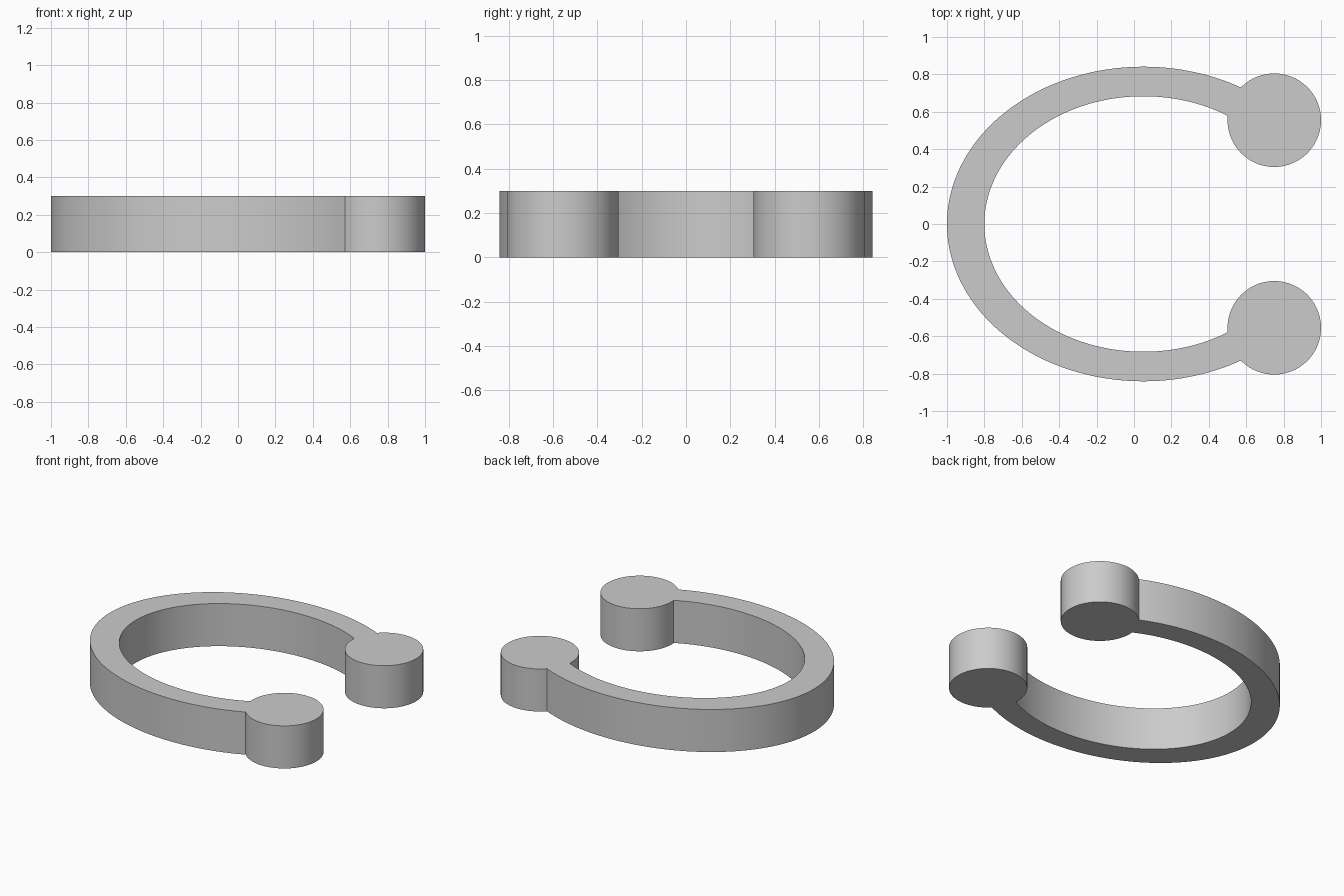
import bpy, bmesh
from math import sin, cos, pi, atan2, hypot

if "Cube" in bpy.data.objects:
    bpy.data.objects.remove(bpy.data.objects["Cube"], do_unlink=True)

HEIGHT = 0.3
RING_X = 0.05                      # centre of the oval band
OUTER, INNER = (1.05, 0.841), (0.85, 0.683)
KNOB, RADIUS = (0.75, 0.555), 0.25
STEPS = 64

grey = bpy.data.materials.new("plain grey")
grey.use_nodes = True
grey.diffuse_color = (0.6, 0.6, 0.6, 1)
grey.node_tree.nodes["Principled BSDF"].inputs["Base Color"].default_value = grey.diffuse_color


def oval(size, t):
    return RING_X + size[0] * cos(t), size[1] * sin(t)


def knob_angle(p):
    return atan2(p[1] - KNOB[1], p[0] - KNOB[0])


def meeting_angle(size):
    """Oval angle where the band runs into the round end."""
    inside, outside = pi / 4, pi / 2
    for _ in range(40):
        mid = (inside + outside) / 2
        x, y = oval(size, mid)
        if hypot(x - KNOB[0], y - KNOB[1]) < RADIUS:
            inside = mid
        else:
            outside = mid
    return outside


def sweep(a, b):
    return [a + (b - a) * i / STEPS for i in range(STEPS + 1)]


# Back half of the outline: outer edge, round end, inner edge
t_out, t_in = meeting_angle(OUTER), meeting_angle(INNER)
a_out = knob_angle(oval(OUTER, t_out))
a_in = knob_angle(oval(INNER, t_in)) % (2 * pi) - 2 * pi
half = [oval(OUTER, t) for t in sweep(pi, t_out)]
half += [(KNOB[0] + RADIUS * cos(a), KNOB[1] + RADIUS * sin(a))
         for a in sweep(a_out, a_in)[1:-1]]
half += [oval(INNER, t) for t in sweep(t_in, pi)]

# Mirror to the front half and extrude
outline = half + [(x, -y) for x, y in reversed(half[1:-1])]
bm = bmesh.new()
base = bm.faces.new([bm.verts.new((x, y, 0)) for x, y in outline])
result = bmesh.ops.extrude_face_region(bm, geom=[base], use_keep_orig=True)
top = [v for v in result["geom"] if isinstance(v, bmesh.types.BMVert)]
bmesh.ops.translate(bm, verts=top, vec=(0, 0, HEIGHT))
bmesh.ops.recalc_face_normals(bm, faces=bm.faces)

mesh = bpy.data.meshes.new("open_ring")
bm.to_mesh(mesh)
bm.free()
mesh.materials.append(grey)
ring = bpy.data.objects.new("open_ring", mesh)
bpy.context.collection.objects.link(ring)
bpy.context.view_layer.objects.active = ring
ring.select_set(True)
bpy.ops.object.shade_smooth_by_angle(angle=pi / 6)
